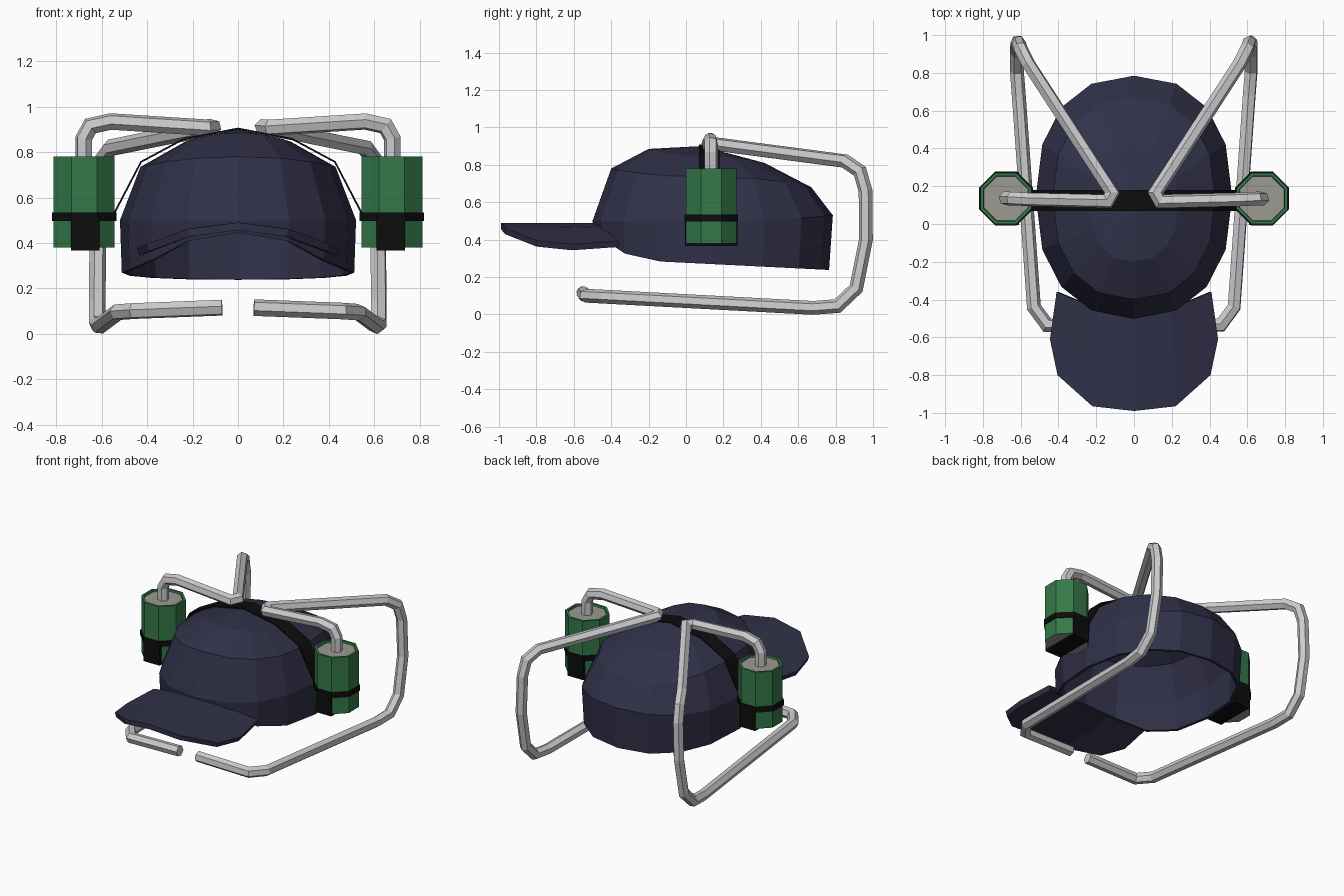
import bpy, bmesh, math
from mathutils import Vector

if "Cube" in bpy.data.objects:
    bpy.data.objects.remove(bpy.data.objects["Cube"])

def material(name, rgb):
    m = bpy.data.materials.new(name)
    m.diffuse_color = (*rgb, 1)
    m.use_nodes = True
    m.node_tree.nodes["Principled BSDF"].inputs["Base Color"].default_value = m.diffuse_color
    return m

NAVY = material("navy cloth", (0.030, 0.030, 0.066))
BLACK = material("black strap", (0.004, 0.004, 0.004))
GREEN = material("green can", (0.035, 0.19, 0.065))
METAL = material("grey metal", (0.33, 0.32, 0.29))
TUBE = material("pale tube", (0.60, 0.60, 0.62))

def build(name, verts, faces, mats, thick=0.0):
    """Closed mesh, or an upward-facing sheet thickened on its underside."""
    bm = bmesh.new()
    vs = [bm.verts.new(v) for v in verts]
    for f in faces:
        bm.faces.new([vs[i] for i in f])
    bmesh.ops.recalc_face_normals(bm, faces=bm.faces)
    if thick and sum(f.normal.z * f.calc_area() for f in bm.faces) < 0:
        bmesh.ops.reverse_faces(bm, faces=bm.faces)
    me = bpy.data.meshes.new(name)
    bm.to_mesh(me)
    bm.free()
    for m in mats:
        me.materials.append(m)
    ob = bpy.data.objects.new(name, me)
    bpy.context.collection.objects.link(ob)
    if thick:
        mod = ob.modifiers.new("thickness", 'SOLIDIFY')
        mod.thickness = thick
        mod.offset = -1
    return ob

def loft(rings, closed=True):
    """Faces joining equal-length rows of points."""
    n = len(rings[0])
    verts = [p for r in rings for p in r]
    faces = []
    for i in range(len(rings) - 1):
        for j in range(n if closed else n - 1):
            k = (j + 1) % n
            faces.append((i*n + j, i*n + k, (i+1)*n + k, (i+1)*n + j))
    return verts, faces

# Cap crown: 16-sided rings (half width, front y, back y, front z, side z, back z)
def spow(v):
    return math.copysign(abs(v) ** 0.87, v)

def crown_ring(rx, yf, yb, zf, zs, zb):
    ring = []
    for i in range(16):
        a = math.tau * i / 16
        s, c = math.sin(a), math.cos(a)
        if abs(s) < 1e-6: s = 0
        if abs(c) < 1e-6: c = 0
        y = (yf + yb) / 2 + spow(c) * (yb - yf) / 2
        if zf is None:      # lower rim arches up over the forehead
            t = max(0, (-0.18 - y) / 0.32)
            z = 0.285 - 0.05 * (y + 0.18) + 0.155 * t * t
        else:
            z = zs + (c * c) * ((zb if c > 0 else zf) - zs)
        ring.append((rx * spow(s), y, z))
    return ring

rings = [crown_ring(0.512, -0.49, 0.765, None, 0, 0),
         crown_ring(0.52, -0.50, 0.785, 0.50, 0.50, 0.53),
         crown_ring(0.43, -0.40, 0.67, 0.78, 0.735, 0.68),
         crown_ring(0.235, -0.20, 0.42, 0.885, 0.845, 0.81)]
verts, faces = loft(rings)
verts.append((0, 0.08, 0.90))
faces += [(48 + j, 48 + (j + 1) % 16, 64) for j in range(16)]
build("cap_crown", verts, faces, [NAVY], 0.02)

# Brim: arched sheet
rows = [[(0, -0.48), (0.19, -0.45), (0.41, -0.36)],
        [(0, -0.75), (0.22, -0.72), (0.445, -0.61)],
        [(0, -0.99), (0.22, -0.965), (0.405, -0.80)]]
full = []
for r in rows:
    line = [(-x, y) for x, y in reversed(r[1:])] + r
    full.append([(x, y, 0.49 - 0.58 * x * x) for x, y in line])
build("cap_brim", *loft(full, False), [NAVY], 0.034)

# Strap draped over the crown
half = [(0, 0.908), (0.24, 0.862), (0.43, 0.76), (0.55, 0.53)]
line = [(-x, z) for x, z in reversed(half[1:])] + half
build("top_strap", *loft([[(x, y, z) for x, z in line] for y in (0.07, 0.18)], False),
      [BLACK], 0.008)

def octagon(cx, cy, flat, z):
    r = flat / math.cos(math.pi / 8)
    return [(cx + r * math.cos(math.pi / 8 + math.tau * i / 8),
             cy + r * math.sin(math.pi / 8 + math.tau * i / 8), z) for i in range(8)]

def capped(rings):
    verts, faces = loft(rings)
    n = len(rings[0])
    faces += [tuple(range(n)), tuple(range(len(verts) - n, len(verts)))]
    return verts, faces

def sweep(path, r, sides=6):
    """Mitred tube along a path."""
    pts = [Vector(p) for p in path]
    dirs = [(b - a).normalized() for a, b in zip(pts, pts[1:])]
    u = dirs[0].orthogonal().normalized()
    v = dirs[0].cross(u)
    ring = [pts[0] + r * (u * math.cos(math.tau * i / sides) + v * math.sin(math.tau * i / sides))
            for i in range(sides)]
    rings = [ring]
    for i, d in enumerate(dirs):
        p = pts[i + 1]
        n = (d + dirs[i + 1]).normalized() if i + 1 < len(dirs) else d
        ring = [q + d * ((p - q).dot(n) / d.dot(n)) for q in ring]
        rings.append(ring)
    return capped(rings)

tube_path = [(0.68, 0.135, 0.75), (0.68, 0.135, 0.86), (0.65, 0.135, 0.915),
             (0.56, 0.13, 0.935), (0.14, 0.12, 0.908), (0.115, 0.165, 0.91),
             (0.56, 0.85, 0.82), (0.60, 0.93, 0.765), (0.61, 0.96, 0.66),
             (0.618, 0.962, 0.40), (0.62, 0.91, 0.14), (0.62, 0.81, 0.045),
             (0.61, 0.68, 0.035), (0.53, -0.44, 0.095), (0.46, -0.535, 0.10),
             (0.07, -0.55, 0.115)]

for side, s in (("right", 1), ("left", -1)):
    cx, cy = 0.678 * s, 0.135
    # Can with recessed lid and metal base
    can = build(side + "_can", *capped([octagon(cx, cy, f, z) for f, z in
                ((0.135, 0.38), (0.135, 0.78), (0.12, 0.78), (0.117, 0.768))]),
                [GREEN, METAL])
    for p in can.data.polygons:
        if len(p.vertices) == 8:
            p.material_index = 1
    # Holder band and strap under the can
    build(side + "_can_band", *capped([octagon(cx, cy, 0.142, z) for z in (0.497, 0.535)]), [BLACK])
    x0, x1, y0, y1 = 0.61 * s, 0.735 * s, -0.006, 0.276
    build(side + "_can_sling", *capped([[(x0, y0, z), (x1, y0, z), (x1, y1, z), (x0, y1, z)]
                                        for z in (0.367, 0.515)]), [BLACK])
    # Drinking tube
    build(side + "_tube", *sweep([(x * s, y, z) for x, y, z in tube_path], 0.037), [TUBE])
